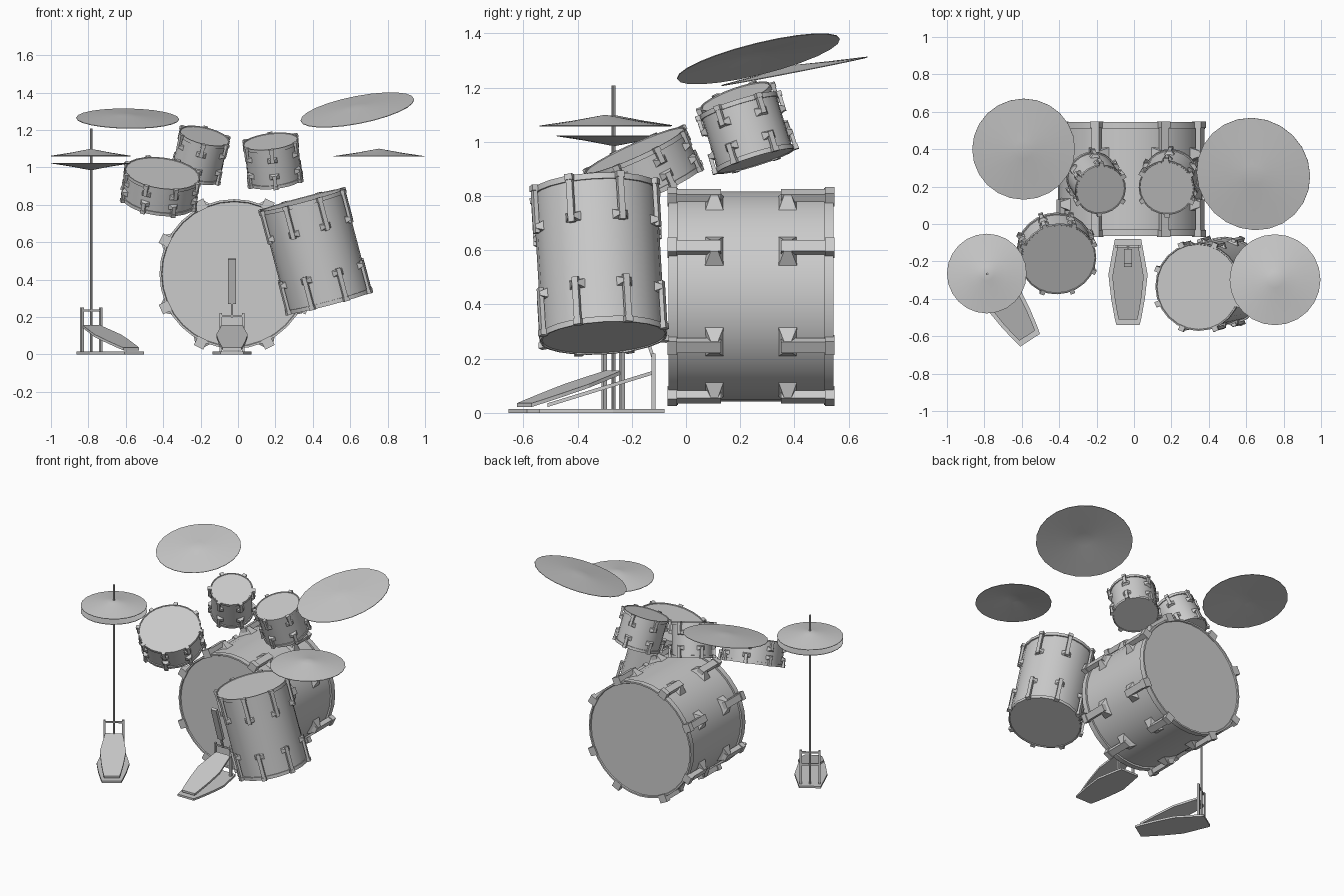
import bpy, bmesh
from math import radians, pi
from mathutils import Matrix, Vector

if "Cube" in bpy.data.objects:
    bpy.data.objects.remove(bpy.data.objects["Cube"])


def finish(bm, name, matrix, smooth=True):
    bmesh.ops.recalc_face_normals(bm, faces=bm.faces)
    me = bpy.data.meshes.new(name)
    bm.to_mesh(me)
    bm.free()
    if smooth:
        me.shade_smooth()
        me.set_sharp_from_angle(angle=radians(35))
    ob = bpy.data.objects.new(name, me)
    ob.matrix_world = matrix
    bpy.context.collection.objects.link(ob)
    return ob


def frame(loc, up):
    q = Vector((0, 0, 1)).rotation_difference(Vector(up).normalized())
    return Matrix.Translation(loc) @ q.to_matrix().to_4x4()


def lathe(name, pts, segs, matrix):
    bm = bmesh.new()
    vs = [bm.verts.new((r, 0, z)) for r, z in pts]
    es = [bm.edges.new(p) for p in zip(vs, vs[1:])]
    bmesh.ops.spin(bm, geom=vs + es, cent=(0, 0, 0), axis=(0, 0, 1),
                   angle=2 * pi, steps=segs)
    bmesh.ops.remove_doubles(bm, verts=bm.verts, dist=1e-4)
    return finish(bm, name, matrix)


def box(bm, loc, size, m=Matrix()):
    bmesh.ops.create_cube(bm, size=1, matrix=m @ Matrix.Translation(loc)
                          @ Matrix.Diagonal((*size, 1)))


def drum(name, loc, up, r, length, angles, rod_w, rod_len, hoop, segs=24):
    m = frame(loc, up)
    h, rs = length / 2, r - hoop * 0.35
    # heads, hoops and shell in one profile
    half = [(0, h - hoop * .2), (r - hoop * .4, h - hoop * .2),
            (r - hoop * .3, h), (r, h), (r, h - hoop), (rs, h - hoop)]
    lathe(name, half + [(x, -z) for x, z in reversed(half)], segs, m)
    # tension rods, hoop claws and flared lug casings
    bm = bmesh.new()
    rad = r + rod_w * .3
    for a in angles:
        ra = Matrix.Rotation(radians(a), 4, 'Z')
        for s in (1, -1):
            box(bm, (rad, 0, s * (h - rod_len / 2)), (rod_w * .7, rod_w, rod_len), ra)
            box(bm, (r + rod_w * .2, 0, s * (h - hoop * .4)),
                (rod_w * 1.2, rod_w * 1.25, hoop), ra)
            depth = rad + rod_w * .3 - rs * .985
            fm = (ra @ Matrix.Translation((rs * .985 + depth / 2, 0, s * (h - rod_len * .87)))
                  @ Matrix.Rotation(pi / 2, 4, 'Y')
                  @ Matrix.Diagonal((rod_w * 1.5, rod_w * 2.6, 1, 1))
                  @ Matrix.Rotation(pi / 4, 4, 'Z'))
            bmesh.ops.create_cone(bm, cap_ends=True, segments=4, radius1=.707,
                                  radius2=.28, depth=depth, matrix=fm)
    finish(bm, name + "_lugs", m, smooth=False)


def cymbal(name, loc, up, r, rise):
    # thin shallow cone, loc is the middle of its rim
    t = 0.003
    pts = [(0, rise), (r * .18, rise * .8), (r * .5, rise * .45), (r, 0)]
    low = [(x, z - t) for x, z in reversed(pts)]
    lathe(name, pts + low, 24, frame(loc, up))


def pedal(name, loc, rot, height):
    m = Matrix.Translation(loc) @ Matrix.Rotation(radians(rot), 4, 'Z')
    half = [(.07, .04), (.085, -.04), (.105, -.15), (.09, -.28), (.072, -.38), (.062, -.42)]

    def slab(part, pts, z_of, thick):
        bm = bmesh.new()
        full = pts + [(-x, y) for x, y in reversed(pts)]
        f = bm.faces.new([bm.verts.new((x, y, z_of(y))) for x, y in full])
        ext = bmesh.ops.extrude_face_region(bm, geom=[f])
        bmesh.ops.translate(bm, vec=(0, 0, thick), verts=[
            v for v in ext['geom'] if isinstance(v, bmesh.types.BMVert)])
        finish(bm, name + part, m, smooth=False)

    # base plate, sloping footboard, uprights with crossbar
    slab("_base", half, lambda y: 0, .014)
    slab("_footboard", [(x * .8, y * .85 - .034) for x, y in half],
         lambda y: .022 + (y + .39) / .39 * .12, .014)
    bm = bmesh.new()
    for x in (-.06, .06):
        box(bm, (x, 0, height / 2), (.014, .016, height))
    box(bm, (0, 0, height - .015), (.12, .01, .01))
    finish(bm, name + "_uprights", m, smooth=False)


# drums
mirror8 = [s * a for a in (26, 64, 116, 154) for s in (1, -1)]
even6 = [30 + 60 * i for i in range(6)]
even8 = [22.5 + 45 * i for i in range(8)]
drum("bass_drum", (-.02, .24, .43), (0, -1, 0), .40, .61, mirror8, .045, .195, .036, 32)
drum("left_tom", (-.203, .22, 1.064), (.24, -.36, 1), .138, .228, even6, .02, .075, .018)
drum("right_tom", (.187, .225, 1.034), (-.125, -.31, 1), .150, .222, even6, .02, .075, .018)
drum("snare_drum", (-.414, -.157, .897), (.14, -.45, 1), .204, .16, even8, .02, .06, .018)
drum("floor_tom", (.415, -.32, .551), (-.265, -.06, 1), .236, .57, even8, .024, .18, .022)

# cymbals
cymbal("crash_cymbal", (-.59, .40, 1.262), (.015, -.195, 1), .275, .022)
cymbal("ride_cymbal", (.638, .267, 1.308), (-.195, -.248, 1), .309, .022)
cymbal("side_cymbal", (.754, -.298, 1.06), (0, 0, 1), .243, .04)
cymbal("hihat_top", (-.787, -.265, 1.062), (0, 0, 1), .213, .037)
cymbal("hihat_bottom", (-.787, -.265, 1.024), (1e-4, 0, 1), .213, -.037)

# hi-hat stand rod and pedals
lathe("hihat_rod", [(0, 0), (.007, 0), (.007, 1.208), (0, 1.208)], 8,
      Matrix.Translation((-.785, -.267, 0)))
pedal("hihat_pedal", (-.784, -.269, 0), 33, .25)
pedal("bass_pedal", (-.032, -.12, 0), 0, .22)

# bass pedal beater: thin shaft with a broad paddle
bm = bmesh.new()
tilt = Matrix.Rotation(radians(18), 4, 'X')
box(bm, (0, 0, .12), (.012, .012, .24), tilt)
box(bm, (0, 0, .2), (.042, .02, .25), tilt)
finish(bm, "bass_beater", Matrix.Translation((-.032, -.12, .2)), smooth=False)
